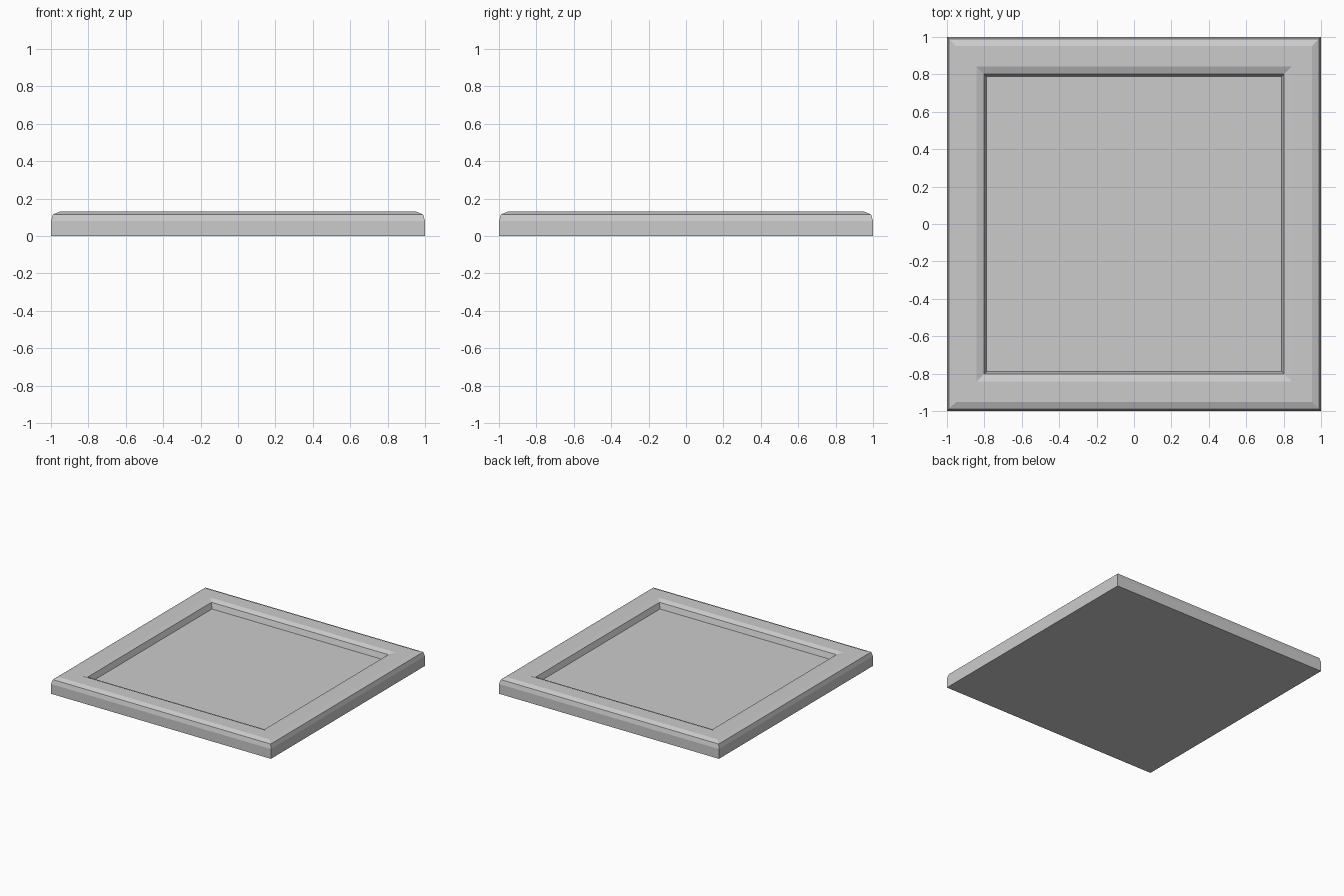
import bpy, bmesh

if "Cube" in bpy.data.objects:
    bpy.data.objects.remove(bpy.data.objects["Cube"])

# Square rings (half width, height) from the base, over the rim, down to the floor
PROFILE = [(1.0, 0.0), (1.0, 0.08), (0.99, 0.115), (0.953, 0.13),
           (0.841, 0.13), (0.803, 0.115), (0.788, 0.07)]


def square_loft(name, profile):
    bm = bmesh.new()
    rings = [[bm.verts.new((sx * r, sy * r, z))
              for sx, sy in ((-1, -1), (1, -1), (1, 1), (-1, 1))]
             for r, z in profile]
    for a, b in zip(rings, rings[1:]):
        for i in range(4):
            j = (i + 1) % 4
            bm.faces.new((a[i], a[j], b[j], b[i]))
    bm.faces.new(rings[0][::-1])   # underside
    bm.faces.new(rings[-1])        # recessed floor
    mesh = bpy.data.meshes.new(name)
    bm.to_mesh(mesh)
    bm.free()
    obj = bpy.data.objects.new(name, mesh)
    bpy.context.collection.objects.link(obj)
    return obj


# Shallow tray with a bevelled raised rim
square_loft("square_tray", PROFILE)
